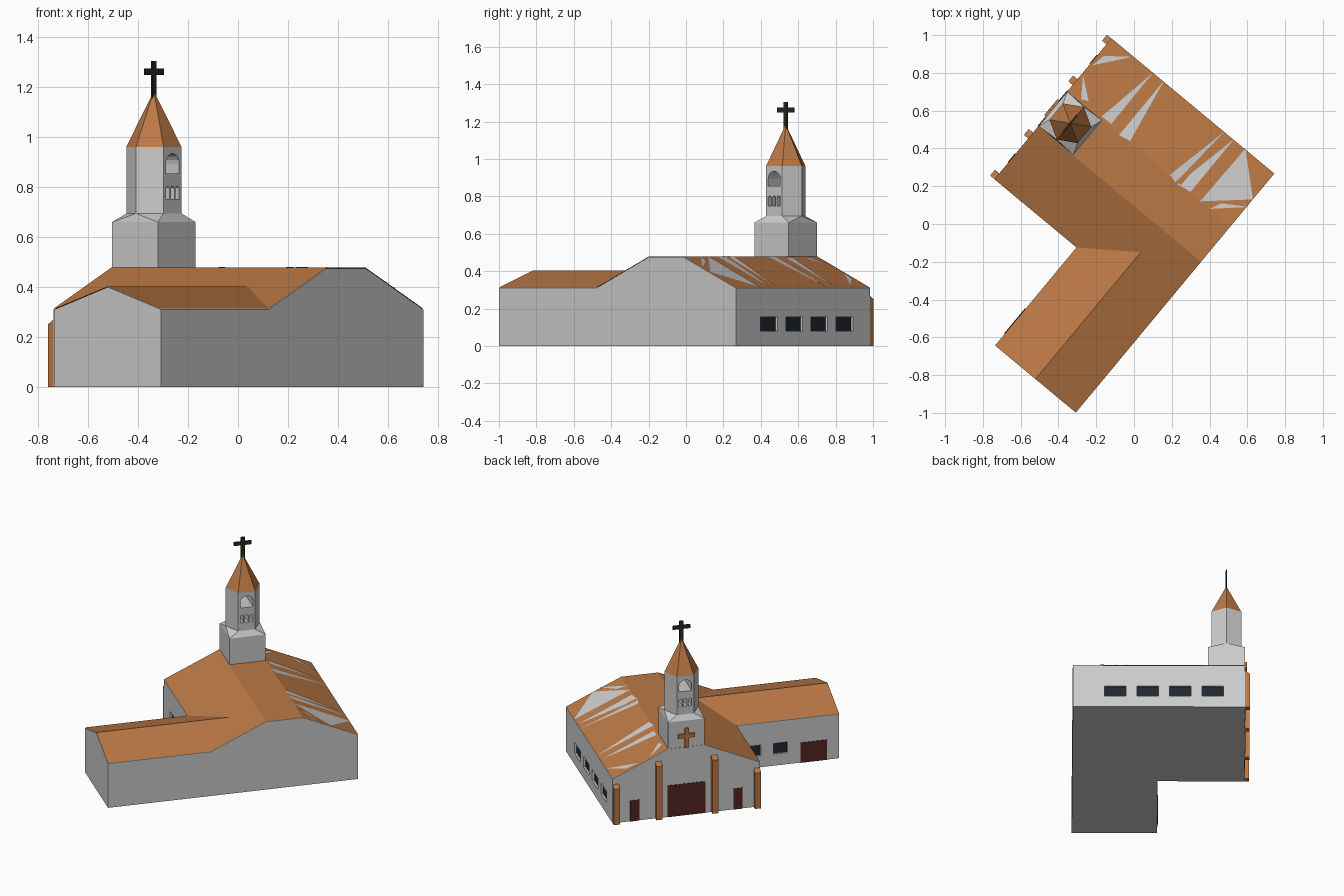
import bpy, bmesh
from math import sin, cos, pi, radians
from mathutils import Matrix, Vector

if "Cube" in bpy.data.objects:
    bpy.data.objects.remove(bpy.data.objects["Cube"])

TURN = radians(-39.7)          # the whole church is turned about z
ROT = Matrix.Rotation(TURN, 3, 'Z')


def material(name, rgb):
    m = bpy.data.materials.new(name)
    m.diffuse_color = (*rgb, 1)
    m.use_nodes = True
    m.node_tree.nodes["Principled BSDF"].inputs["Base Color"].default_value = m.diffuse_color
    return m


TILE = material("tile", (0.50, 0.19, 0.06))
WOOD = material("door_red", (0.09, 0.018, 0.014))
GLASS = material("dark_glass", (0.015, 0.02, 0.03))
IRON = material("dark_iron", (0.02, 0.02, 0.015))


def finish(name, bm, mat=None):
    me = bpy.data.meshes.new(name)
    bm.to_mesh(me)
    bm.free()
    ob = bpy.data.objects.new(name, me)
    ob.rotation_euler.z = TURN
    bpy.context.collection.objects.link(ob)
    if mat:
        me.materials.append(mat)
    return ob


def hull(name, points, mat=None):
    """Convex solid around the points, with flat faces merged."""
    bm = bmesh.new()
    for p in points:
        bm.verts.new(p)
    res = bmesh.ops.convex_hull(bm, input=bm.verts)
    loose = [v for v in bm.verts if not v.link_faces]
    bmesh.ops.delete(bm, geom=loose, context='VERTS')
    bmesh.ops.dissolve_limit(bm, angle_limit=0.01, verts=bm.verts, edges=bm.edges)
    bmesh.ops.recalc_face_normals(bm, faces=bm.faces)
    return finish(name, bm, mat)


def box(name, u, v, z, mat=None):
    return hull(name, [(a, b, c) for a in u for b in v for c in z], mat)


def sheet(name, faces, mat=None):
    bm = bmesh.new()
    for f in faces:
        face = bm.faces.new([bm.verts.new(p) for p in f])
        face.normal_update()
        if face.normal.z < 0:
            face.normal_flip()
    bmesh.ops.remove_doubles(bm, verts=bm.verts, dist=1e-5)
    return finish(name, bm, mat)


def carve(ob, cutters):
    """Subtract the cutters, bake the result and remove them."""
    for c in cutters:
        c.hide_render = True
        mod = ob.modifiers.new("cut", 'BOOLEAN')
        mod.operation, mod.solver, mod.object = 'DIFFERENCE', 'EXACT', c
    bpy.context.view_layer.update()
    dg = bpy.context.evaluated_depsgraph_get()
    me = bpy.data.meshes.new_from_object(ob.evaluated_get(dg))
    ob.modifiers.clear()
    ob.data = me
    for c in cutters:
        bpy.data.objects.remove(c)


# Main dimensions in the turned frame: u along the hall, v across it
U0, U1 = -0.72, 0.401
V0, V1, VC = -0.29, 0.68, 0.195
FLAT, EAVE, TOP = 0.122, 0.31, 0.475
WU, WV, WTOP = -0.155, -0.965, 0.40
WC = (WU + U1) / 2

# Walls of hall and wing
section = [(V0, 0), (V0, EAVE), (VC - FLAT, TOP), (VC + FLAT, TOP), (V1, EAVE), (V1, 0)]
hall = hull("hall_walls", [(u, v, z) for u in (U0, U1) for v, z in section])
gable = [(WU, 0), (WU, EAVE), (WC, WTOP), (U1, EAVE), (U1, 0)]
wing = hull("wing_walls", [(u, v, z) for v in (WV, V0) for u, z in gable])

# Roof coverings
E = 0.003
line = [(v, z + E) for v, z in section[1:5]]
sheet("hall_roof", [[(U0, *a), (U1, *a), (U1, *b), (U0, *b)] for a, b in zip(line, line[1:])], TILE)
VR = V0 + (WTOP - EAVE) / (TOP - EAVE) * (VC - FLAT - V0)
sheet("wing_roof", [[(u, WV, EAVE + E), (u, V0, EAVE + E), (WC, VR, WTOP + E), (WC, WV, WTOP + E)]
                    for u in (WU, U1)], TILE)

# Pale wedges on the hall roof slope, given in plan
wedges = [(-.22, .84, -.16, .89, -.01, .885), (-.28, .66, -.24, .65, -.27, .79),
          (-.17, .57, -.12, .53, .10, .80), (-.08, .47, -.02, .44, .16, .76),
          (.19, .26, .22, .22, .48, .49), (.23, .21, .30, .17, .53, .45),
          (.35, .12, .63, .13, .59, .40), (.40, .08, .61, .09, .46, .11)]


def on_slope(x, y):
    p = ROT.inverted() @ Vector((x, y, 0))
    t = (p.y - VC - FLAT) / (V1 - VC - FLAT)
    return (p.x, p.y, min(TOP, TOP + t * (EAVE - TOP)) + 2 * E)


sheet("roof_pale_wedges", [[on_slope(w[i], w[i + 1]) for i in (0, 2, 4)] for w in wedges])

# Recessed windows
ZW = (0.08, 0.155)
cuts = []
for side, count in ((1, range(4)), (-1, range(2, 4))):
    wall = V1 if side > 0 else V0
    for i in count:
        c = 0.125 - 0.211 * i
        span = (c - 0.07, c + 0.07)
        cuts.append(box("cutter", span, (wall - side * 0.02, wall + side * 0.02), ZW))
        box("hall_window", span, (wall - side * 0.022, wall - side * 0.014), ZW, GLASS)
carve(hall, cuts)
cuts = []
for c in (-0.405, -0.58):
    span = (c - 0.045, c + 0.045)
    cuts.append(box("cutter", (WU - 0.02, WU + 0.02), span, ZW))
    box("wing_window", (WU + 0.014, WU + 0.022), span, ZW, GLASS)
carve(wing, cuts)

# Doors
box("main_door", (U0 - 0.004, U0 + 0.01), (VC - 0.124, VC + 0.124), (0, 0.22), WOOD)
for s in (-1, 1):
    c = VC + s * 0.34
    box("side_door", (U0 - 0.004, U0 + 0.01), (c - 0.03, c + 0.03), (0, 0.145), WOOD)
box("wing_door", (WU - 0.004, WU + 0.01), (-0.885, -0.711), (0, 0.14), WOOD)

# Facade pilasters with sloping tops
for s in (-1, 1):
    for off, h in ((0.464, 0.275), (0.184, 0.40)):
        c = VC + s * off
        hull("pilaster", [(u, c + d, z) for d in (-0.02, 0.02) for u, z in
                          ((U0 - 0.03, 0), (U0 + 0.005, 0), (U0 + 0.005, h), (U0 - 0.03, h - 0.025))], TILE)

# Bell tower: square base, chamfered shoulder, six-sided shaft and spire
TU, H = U0 + 0.12, 0.119


def hexagon(z, r=0.112):
    return [(TU + r * cos(a), VC + r * sin(a), z) for a in (pi / 6 + k * pi / 3 for k in range(6))]


box("tower_base", (TU - H, TU + H), (VC - H, VC + H), (0.30, 0.66))
square = [(TU + a * H, VC + b * H, 0.66) for a in (-1, 1) for b in (-1, 1)]
hull("tower_shoulder", square + hexagon(0.695))
shaft = hull("tower_shaft", hexagon(0.69) + hexagon(0.962))
hull("spire", hexagon(0.962) + [(TU, VC, 1.185)], TILE)


def arch(c, r, z0, z1):
    prof = [(c - r, z0), (c + r, z0)] + [(c + r * cos(k * pi / 8), z1 + r * sin(k * pi / 8)) for k in range(9)]
    return hull("cutter", [(u, v, z) for u in (TU - 0.15, TU + 0.15) for v, z in prof])


carve(shaft, [arch(VC, 0.042, 0.855, 0.893)] +
      [arch(VC + k * 0.031, 0.011, 0.75, 0.792) for k in (-1, 0, 1)])

# Crosses on the spire and on the facade
box("spire_cross_post", (TU - 0.004, TU + 0.004), (VC - 0.0125, VC + 0.0125), (1.15, 1.305), IRON)
box("spire_cross_arm", (TU - 0.004, TU + 0.004), (VC - 0.058, VC + 0.058), (1.249, 1.275), IRON)
box("facade_cross_post", (TU - H - 0.015, TU - H + 0.01), (VC - 0.013, VC + 0.013), (0.475, 0.61), TILE)
box("facade_cross_arm", (TU - H - 0.015, TU - H + 0.01), (VC - 0.055, VC + 0.055), (0.545, 0.571), TILE)
